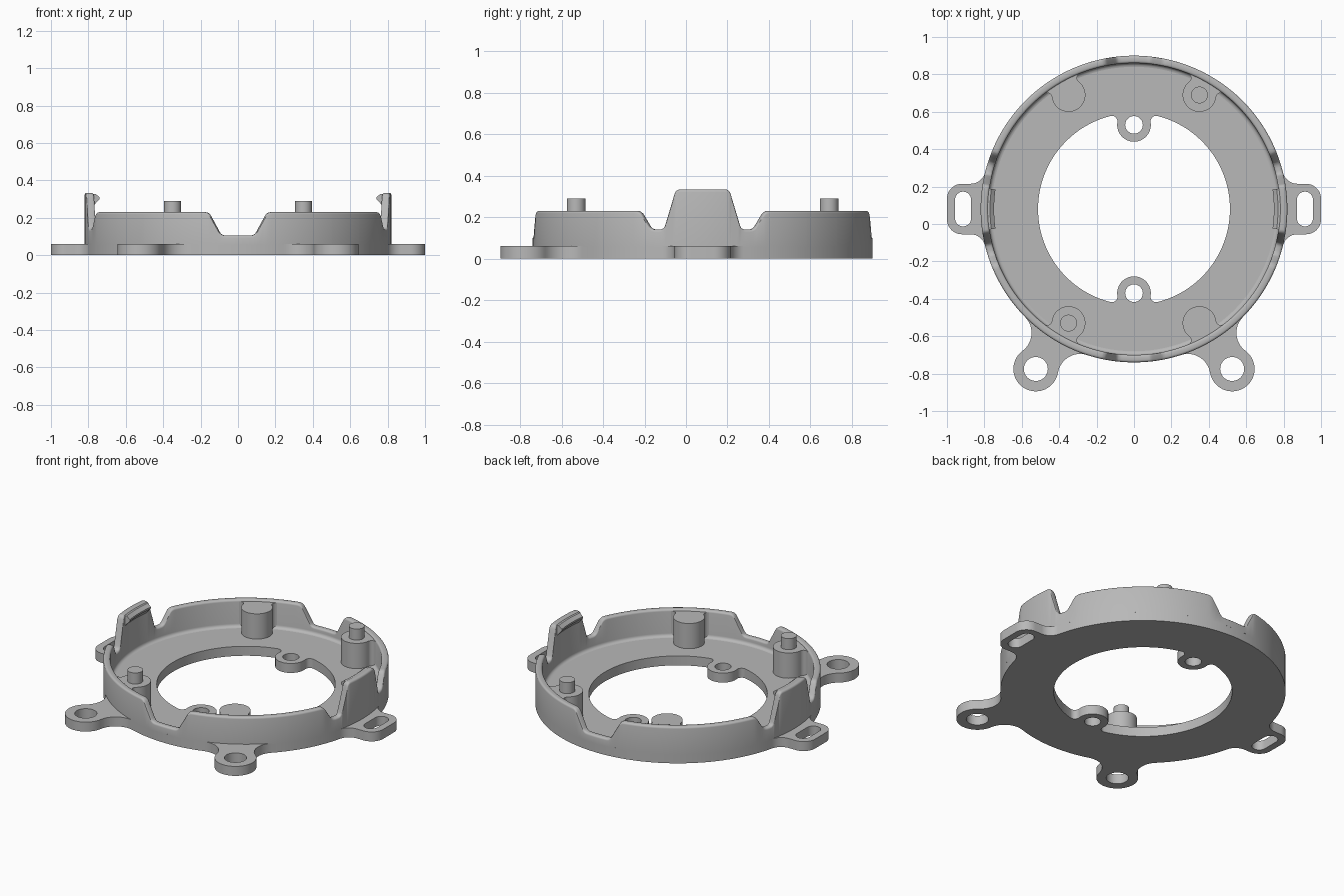
import bpy, bmesh
from math import sin, cos, pi, acos, atan2, radians, hypot, sqrt, degrees

if "Cube" in bpy.data.objects:
    bpy.data.objects.remove(bpy.data.objects["Cube"])

CY = 0.08                               # ring centre on y
R_OUT, R_WALL, R_HOLE = 0.82, 0.78, 0.513
FLOOR, RIM, BOSS_TOP = 0.06, 0.23, 0.22

grey = bpy.data.materials.new("light_grey")
grey.use_nodes = True
grey.diffuse_color = (0.48, 0.48, 0.48, 1)
grey.node_tree.nodes["Principled BSDF"].inputs["Base Color"].default_value = (0.48, 0.48, 0.48, 1)


def arc(cx, cy, r, a0, a1, n=12):
    return [(cx + r * cos(a0 + (a1 - a0) * i / n), cy + r * sin(a0 + (a1 - a0) * i / n))
            for i in range(n + 1)]


def circle(cx, cy, r, n=40):
    return arc(cx, cy, r, 0, 2 * pi, n)[:-1]


def mirrored(half):
    """Outline from the lower ring joint, round the tip, to the upper one."""
    return [(x, -y) for x, y in reversed(half)] + half[1:]


def lobe(d, r, ring, f, side):
    """Round lobe at distance d, blended by fillet f onto the ring (side 1 outside, -1 inside)."""
    q = ring + side * f
    phi = acos((d * d + q * q - (r + f) ** 2) / (2 * d * q))
    cx, cy = q * cos(phi), q * sin(phi)
    tip = 0 if side > 0 else pi
    end = phi - pi if side > 0 else phi
    half = arc(d, 0, r, tip, atan2(cy, cx - d), 16) + arc(cx, cy, f, atan2(-cy, d - cx), end)[1:]
    return mirrored(half)


def slot_ear():
    h, corner, f = 0.135, 0.08, 0.08
    cx = sqrt((R_OUT + f) ** 2 - (h + f) ** 2)
    half = [(1.0, 0)] + arc(1 - corner, h - corner, corner, 0, pi / 2)
    half += arc(cx, h + f, f, -pi / 2, atan2(h + f, cx) - pi)
    return mirrored(half)


def turn(points, a):
    return [(x * cos(a) - y * sin(a), x * sin(a) + y * cos(a)) for x, y in points]


def ring_outline(ring, features):
    """Circle interrupted by features, given as (angle, local outline) in rising order."""
    out = []
    for i, (a, pts) in enumerate(features):
        out += turn(pts, a)
        b, nxt = features[(i + 1) % len(features)]
        if b <= a:
            b += 2 * pi
        start, end = a + atan2(pts[-1][1], pts[-1][0]), b + atan2(nxt[0][1], nxt[0][0])
        out += arc(0, 0, ring, start, end, max(2, int((end - start) / 0.04)))[1:-1]
    return out


def finish(ob, angle=35):
    ob.data.materials.clear()
    ob.data.materials.append(grey)
    bpy.ops.object.select_all(action='DESELECT')
    ob.select_set(True)
    bpy.context.view_layer.objects.active = ob
    bpy.ops.object.shade_smooth_by_angle(angle=radians(angle))


def plate(name, outlines, z0, z1):
    """Extrude filled outlines (inner ones become holes) from z0 to z1."""
    cu = bpy.data.curves.new(name, 'CURVE')
    cu.dimensions, cu.fill_mode, cu.extrude = '2D', 'BOTH', (z1 - z0) / 2
    for pts in outlines:
        sp = cu.splines.new('POLY')
        sp.points.add(len(pts) - 1)
        for p, (x, y) in zip(sp.points, pts):
            p.co = (x, y + CY, 0, 1)
        sp.use_cyclic_u = True
    helper = bpy.data.objects.new(name + "_curve", cu)
    bpy.context.collection.objects.link(helper)
    dg = bpy.context.evaluated_depsgraph_get()
    me = bpy.data.meshes.new_from_object(helper.evaluated_get(dg))
    bpy.data.objects.remove(helper)
    bm = bmesh.new()
    bm.from_mesh(me)
    bmesh.ops.remove_doubles(bm, verts=bm.verts, dist=1e-5)
    bmesh.ops.translate(bm, verts=bm.verts, vec=(0, 0, (z0 + z1) / 2))
    bmesh.ops.recalc_face_normals(bm, faces=bm.faces)
    bm.to_mesh(me)
    bm.free()
    ob = bpy.data.objects.new(name, me)
    bpy.context.collection.objects.link(ob)
    finish(ob)


def sweep(name, angles, section, closed):
    """Sweep a closed (radius, z) section that may vary with the angle."""
    bm = bmesh.new()
    rows = [[bm.verts.new((r * cos(a), r * sin(a) + CY, z)) for r, z in section(a)] for a in angles]
    n = len(rows[0])
    pairs = list(zip(rows, rows[1:])) + ([(rows[-1], rows[0])] if closed else [])
    for p, q in pairs:
        for j in range(n):
            k = (j + 1) % n
            bm.faces.new((p[j], q[j], q[k], p[k]))
    if not closed:
        bm.faces.new(rows[0])
        bm.faces.new(rows[-1])
    bmesh.ops.recalc_face_normals(bm, faces=bm.faces)
    me = bpy.data.meshes.new(name)
    bm.to_mesh(me)
    bm.free()
    ob = bpy.data.objects.new(name, me)
    bpy.context.collection.objects.link(ob)
    finish(ob)


def rounded(points, r, n=4):
    """Round the inner corners of an open polyline."""
    out = [points[0]]
    for (ax, ay), (bx, by), (cx, cy) in zip(points, points[1:], points[2:]):
        la, lc = hypot(ax - bx, ay - by), hypot(cx - bx, cy - by)
        p = (bx + (ax - bx) * r / la, by + (ay - by) * r / la)
        q = (bx + (cx - bx) * r / lc, by + (cy - by) * r / lc)
        for i in range(n + 1):
            t = i / n
            out.append(tuple((1 - t) ** 2 * u + 2 * t * (1 - t) * v + t * t * w
                             for u, v, w in zip(p, (bx, by), q)))
    return out + [points[-1]]


# Base plate with slotted side ears, round front ears and inner screw tabs
low = atan2(0.855, 0.525)
ear = lobe(1.003, 0.12, R_OUT, 0.12, 1)
tab = lobe(0.45, 0.09, R_HOLE, 0.03, -1)
outer = ring_outline(R_OUT, [(0, slot_ear()), (pi, slot_ear()), (pi + low, ear), (2 * pi - low, ear)])
inner = ring_outline(R_HOLE, [(pi / 2, tab), (3 * pi / 2, tab)])
slot = arc(0.914, 0.05, 0.043, 0, pi) + arc(0.914, -0.05, 0.043, pi, 2 * pi)
holes = [slot, turn(slot, pi), circle(0, 0.45, 0.047), circle(0, -0.45, 0.047)]
holes += [circle(s * 0.525, -0.855, 0.064) for s in (1, -1)]
plate("base_plate", [outer, inner] + holes, 0, FLOOR)

# Rim wall: height follows one profile near the clips and one near the front and back notches
clip_side = rounded([(0, 0.333), (0.13, 0.333), (0.188, 0.14), (0.25, 0.14), (0.305, RIM), (0.5, RIM)], 0.022)
notch = rounded([(0, 0.105), (0.09, 0.105), (0.16, RIM), (0.5, RIM)], 0.022)


def height(a):
    near_clip = abs(cos(a)) > abs(sin(a))
    prof = clip_side if near_clip else notch
    t = R_OUT * min(abs(sin(a)), abs(cos(a)))
    for (x0, z0), (x1, z1) in zip(prof, prof[1:]):
        if t <= x1:
            return z0 + (z1 - z0) * (t - x0) / max(x1 - x0, 1e-9)
    return RIM


def wall_section(a):
    z, b = height(a), 0.012
    top = arc(R_OUT - b, z - b, b, 0, pi / 2, 3) + arc(R_WALL + b, z - b, b, pi / 2, pi, 3)
    foot = arc(R_WALL - 0.02, FLOOR + 0.02, 0.02, 0, -pi / 2, 4)
    return [(R_OUT, FLOOR - 0.005)] + top + foot + [(R_WALL - 0.02, FLOOR - 0.005)]


angles = {round(i * pi / 90, 5) for i in range(180)}
for quarter in range(4):
    for t, _ in (notch if quarter % 2 else clip_side):
        for s in (1, -1):
            angles.add(round((quarter * pi / 2 + s * atan2(t, sqrt(R_OUT ** 2 - t * t))) % (2 * pi), 5))
sweep("rim_wall", sorted(angles), wall_section, True)

# Snap barbs on the two tall clips
barb = [(0.79, 0.328), (0.77, 0.328), (0.748, 0.31), (0.748, 0.3), (0.782, 0.262), (0.79, 0.262)]
for side, mid in (("left", 0), ("right", pi)):
    sweep(side + "_clip_barb", [mid + 0.14 * i / 6 for i in range(-6, 7)], lambda a: barb, False)

# Corner bosses blended into the wall, two of them with locating pins
boss = lobe(0.703, 0.09, R_WALL, 0.025, -1)
edge = atan2(boss[-1][1], boss[-1][0])
boss += arc(0, 0, R_WALL + 0.02, edge, -edge, 6)
lean = atan2(0.61, 0.35)
for name, a, pin in (("back_left", lean, True), ("back_right", pi - lean, False),
                     ("front_right", pi + lean, True), ("front_left", -lean, False)):
    plate(name + "_boss", [turn(boss, a)], FLOOR - 0.01, BOSS_TOP)
    if pin:
        plate(name + "_pin", [circle(0.703 * cos(a), 0.703 * sin(a), 0.045)], BOSS_TOP - 0.02, 0.29)
